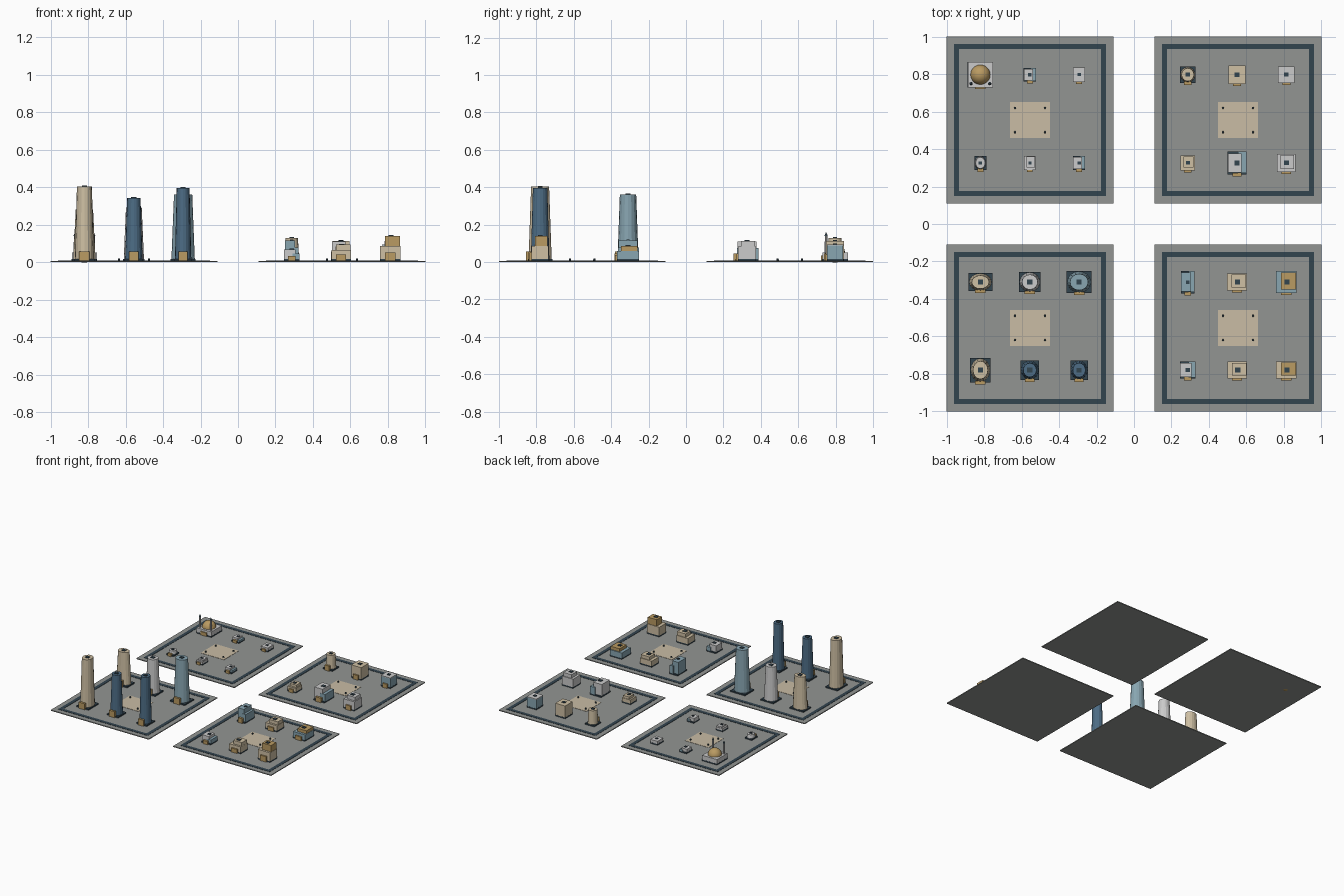
import bpy, math

if "Cube" in bpy.data.objects:
    bpy.data.objects.remove(bpy.data.objects["Cube"])

def srgb(r, g, b):
    return tuple((c / 255) ** 2.2 for c in (r, g, b)) + (1,)

PALETTE = {"cream": (205, 190, 162), "navy": (78, 108, 132), "blue": (135, 164, 176),
           "white": (204, 208, 207), "gold": (184, 153, 98), "ground": (145, 148, 145),
           "dark": (54, 70, 80), "plaza": (200, 187, 163)}
MATS = {}
for key, rgb in PALETTE.items():
    MATS[key] = bpy.data.materials.new(key)
    MATS[key].diffuse_color = srgb(*rgb)

GROUND = 0.007   # top of the tile
FOOT = 0.017     # top of the building plinth


def finish(name, color):
    ob = bpy.context.object
    ob.name = name
    ob.data.materials.append(MATS[color])
    return ob


def box(name, x, y, z0, z1, w, d, color):
    bpy.ops.mesh.primitive_cube_add(size=1, location=(x, y, (z0 + z1) / 2))
    bpy.context.object.scale = (w, d, z1 - z0)
    return finish(name, color)


def taper(name, x, y, z0, z1, w, d, top, color, n=16):
    bpy.ops.mesh.primitive_cone_add(vertices=n, radius1=0.5, radius2=0.5 * top, depth=1,
                                    location=(x, y, (z0 + z1) / 2))
    bpy.context.object.scale = (w, d, z1 - z0)
    return finish(name, color)


# Shared trimmings: plinth, front door, roof hatch
def trim(x, y, w, d, h, hx=0, hy=0):
    box("plinth", x, y, GROUND, FOOT, w, d, "dark")
    k = min(0.028, w * 0.28)
    box("roof_hatch", x + hx, y + hy, h - 0.002, h + 0.005, k, k * 0.9, "dark")
    dw = min(0.055, w * 0.5)
    box("door", x, y - d / 2 - 0.002, GROUND, FOOT + min(0.04, h * 0.25), dw, 0.018, "gold")


def tower(x, y, w, d, h, color, top=0.78):
    trim(x, y, w, d, h)
    taper("tower_body", x, y, FOOT, h, w * 0.93, d * 0.95, top, color)


def block(x, y, w, d, h, color, roof=None):
    trim(x, y, w, d, h)
    box("block_body", x, y, FOOT, h - 0.006, w * 0.98, d * 0.98, color)
    box("block_roof", x, y, h - 0.006, h, w, d, roof or color)


def tiered(x, y, w, d, h1, h2, color, sx=0.012, sy=0.005, upper=None):
    trim(x, y, w, d, h2, sx * 0.3, 0)
    box("lower_tier", x, y, FOOT, h1, w, d, color)
    box("upper_tier", x + sx, y + sy, h1, h2, w * 0.74, d * 0.76, upper or color)


def winged(x, y, w, d, h, color, wing):
    trim(x, y, w, d, h)
    box("main_wing", x - w * 0.12, y, FOOT, h, w * 0.74, d * 0.84, color)
    box("side_wing", x + w * 0.28, y + d * 0.03, FOOT, h * 0.68, w * 0.44, d * 0.94, wing)


# District tiles with ring road, plaza and bollards
for cx in (-0.555, 0.555):
    for cy in (-0.555, 0.555):
        box("district_tile", cx, cy, 0, GROUND, 0.89, 0.89, "ground")
        for s in (-1, 1):
            box("road_x", cx, cy + s * 0.392, GROUND - 0.003, GROUND + 0.002, 0.812, 0.028, "dark")
            box("road_y", cx + s * 0.392, cy, GROUND - 0.003, GROUND + 0.002, 0.028, 0.812, "dark")
        box("plaza", cx, cy, GROUND - 0.003, GROUND + 0.002, 0.212, 0.192, "plaza")
        for sx in (-1, 1):
            for sy in (-1, 1):
                taper("bollard", cx + sx * 0.08, cy + sy * 0.065, GROUND, 0.02,
                      0.013, 0.013, 0.8, "dark", 8)

XL = (-0.82, -0.556, -0.293)
XR = (0.287, 0.55, 0.813)
ROW = (-0.78, -0.31, 0.326, 0.797)

# Tower district
tower(XL[0], ROW[0], 0.110, 0.130, 0.403, "cream")
tower(XL[1], ROW[0], 0.100, 0.104, 0.342, "navy", 0.76)
tower(XL[2], ROW[0], 0.094, 0.104, 0.395, "navy")
tower(XL[0], ROW[1], 0.128, 0.096, 0.280, "cream")
tower(XL[1], ROW[1], 0.116, 0.108, 0.292, "white")
tower(XL[2], ROW[1], 0.134, 0.118, 0.362, "blue")

# Domed hall with two minarets
hx, hy = XL[0], ROW[3]
box("hall_plinth", hx, hy, GROUND, FOOT, 0.136, 0.138, "dark")
box("hall_body", hx, hy, FOOT, 0.052, 0.134, 0.136, "white")
bpy.ops.mesh.primitive_uv_sphere_add(segments=20, ring_count=12, radius=0.053, location=(hx, hy, 0.05))
finish("hall_dome", "gold")
bpy.ops.object.shade_smooth_by_angle()
for s in (-1, 1):
    taper("minaret", hx + s * 0.05, hy - 0.048, GROUND, 0.14, 0.017, 0.017, 0.8, "white", 10)
    taper("minaret_cap", hx + s * 0.05, hy - 0.048, 0.14, 0.16, 0.018, 0.018, 0.05, "dark", 10)
box("hall_door", hx, hy - 0.069, GROUND, 0.035, 0.055, 0.014, "gold")

# Low house district
winged(XL[1], ROW[3], 0.066, 0.074, 0.042, "white", "blue")
block(XL[2], ROW[3], 0.064, 0.076, 0.040, "white")
tower(XL[0], ROW[2], 0.064, 0.074, 0.045, "white", 0.85)
tiered(XL[1], ROW[2], 0.060, 0.074, 0.033, 0.044, "white", 0.004)
winged(XL[2], ROW[2], 0.064, 0.074, 0.045, "white", "blue")

# Mixed district
tower(XR[0], ROW[3], 0.084, 0.086, 0.128, "cream", 0.85)
block(XR[1], ROW[3], 0.090, 0.098, 0.112, "cream")
block(XR[2], ROW[3], 0.086, 0.088, 0.095, "blue", "white")
tiered(XR[0], ROW[2], 0.075, 0.080, 0.046, 0.066, "cream", 0.004)
winged(XR[1], ROW[2], 0.100, 0.122, 0.110, "white", "blue")
tiered(XR[2], ROW[2], 0.098, 0.098, 0.083, 0.112, "white", 0.006)

# Stepped block district
winged(XR[0], ROW[0], 0.084, 0.090, 0.068, "white", "blue")
tiered(XR[1], ROW[0], 0.104, 0.090, 0.064, 0.093, "cream")
tiered(XR[2], ROW[0], 0.110, 0.090, 0.087, 0.140, "cream", 0.012, 0.006, "gold")
winged(XR[0], ROW[1], 0.072, 0.120, 0.115, "blue", "blue")
tiered(XR[1], ROW[1], 0.106, 0.090, 0.058, 0.084, "cream", 0.010)
tiered(XR[2], ROW[1], 0.108, 0.118, 0.060, 0.085, "blue", 0.012, 0.006, "gold")

for m in bpy.data.materials:
    if m.users and not m.is_grease_pencil:
        m.use_nodes = True
        m.node_tree.nodes["Principled BSDF"].inputs["Base Color"].default_value = m.diffuse_color
